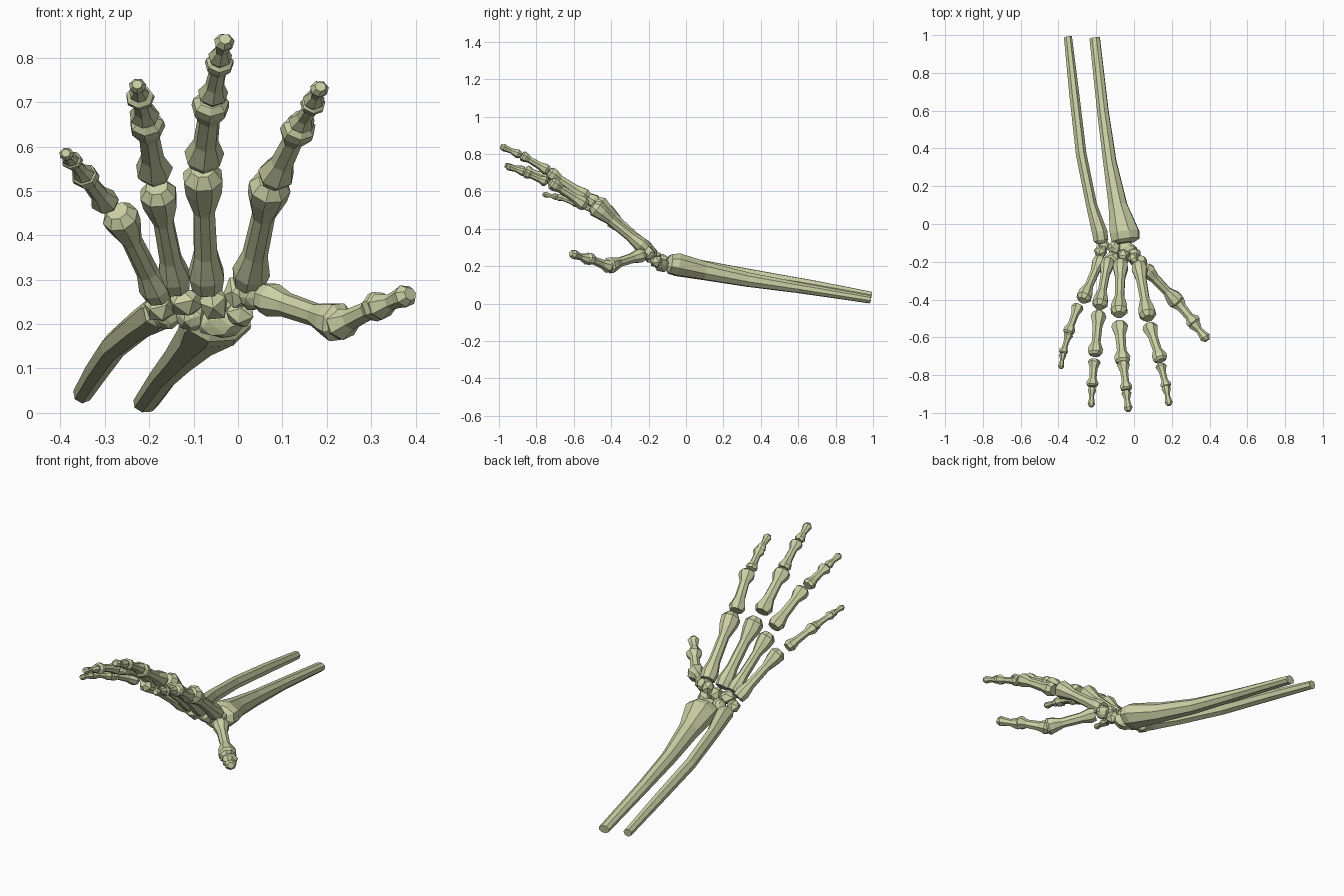
import bpy, bmesh, math, random
from mathutils import Vector, Matrix, Euler

random.seed(4)
if "Cube" in bpy.data.objects:
    bpy.data.objects.remove(bpy.data.objects["Cube"], do_unlink=True)

bone_mat = bpy.data.materials.new("pale bone")
bone_mat.use_nodes = True
COLOR = (0.60, 0.64, 0.38, 1)
bone_mat.diffuse_color = COLOR
bone_mat.node_tree.nodes["Principled BSDF"].inputs["Base Color"].default_value = COLOR


def finish(name, bm):
    bmesh.ops.recalc_face_normals(bm, faces=bm.faces[:])
    mesh = bpy.data.meshes.new(name)
    bm.to_mesh(mesh)
    bm.free()
    mesh.materials.append(bone_mat)
    obj = bpy.data.objects.new(name, mesh)
    bpy.context.collection.objects.link(obj)
    return obj


def loft(name, stations, sides=7, turn=0.3):
    """Faceted tube through (centre, half width, half thickness) stations."""
    bm = bmesh.new()
    rings = []
    pts = [Vector(s[0]) for s in stations]
    axis = (pts[-1] - pts[0]).normalized()
    for i, (_, rx, ry) in enumerate(stations):
        side = axis.cross(Vector((0, 0, 1))).normalized()
        up = side.cross(axis)
        ring = []
        for k in range(sides):
            a = turn + math.tau * k / sides
            ring.append(bm.verts.new(pts[i] + side * math.cos(a) * rx + up * math.sin(a) * ry))
        rings.append(ring)
    for a, b in zip(rings, rings[1:]):
        for k in range(sides):
            m = (k + 1) % sides
            bm.faces.new((a[k], a[m], b[m], b[k]))
    bm.faces.new(rings[0])
    bm.faces.new(rings[-1])
    return finish(name, bm)


# Profiles along a bone: (position, width factor, thickness factor)
METACARPAL = [(0, .78, .75), (.1, .9, .85), (.28, .6, .62), (.65, .55, .58),
              (.83, .95, .85), (.93, 1, 1), (1, .6, .6)]
PHALANX = [(0, .75, .7), (.1, 1, .9), (.32, .62, .6), (.7, .56, .52),
           (.86, .95, .8), (.95, .9, .8), (1, .6, .5)]
FINGERTIP = [(0, .8, .8), (.14, 1.1, 1), (.45, .6, .6), (.68, .75, .7),
             (.86, .95, .85), (1, .55, .5)]


def bone(name, start, end, radius, profile, sides=7):
    a, b = Vector(start), Vector(end)
    loft(name, [(a.lerp(b, t), radius * w, radius * h) for t, w, h in profile], sides)


# Fingers: start, end and radius of each bone from palm to tip
FINGERS = {
    "index": [((.025, -.215, .295), (.075, -.5, .525), .048),
              ((.08, -.535, .525), (.142, -.725, .65), .043),
              ((.14, -.745, .65), (.172, -.865, .7), .031),
              ((.168, -.86, .7), (.186, -.96, .735), .023)],
    "middle": [((-.07, -.205, .285), (-.08, -.48, .55), .047),
               ((-.078, -.525, .565), (-.06, -.735, .705), .046),
               ((-.058, -.735, .71), (-.04, -.88, .795), .035),
               ((-.042, -.885, .795), (-.029, -.99, .842), .025)],
    "ring": [((-.14, -.195, .285), (-.183, -.44, .51), .043),
             ((-.187, -.47, .535), (-.207, -.695, .66), .043),
             ((-.21, -.72, .665), (-.222, -.86, .715), .035),
             ((-.222, -.865, .715), (-.227, -.968, .74), .021)],
    "little": [((-.178, -.185, .265), (-.272, -.405, .455), .042),
               ((-.295, -.43, .47), (-.35, -.58, .54), .034),
               ((-.345, -.58, .535), (-.377, -.685, .572), .026),
               ((-.376, -.685, .57), (-.388, -.765, .585), .018)],
    "thumb": [((.06, -.235, .26), (.235, -.42, .2), .046),
              ((.222, -.405, .195), (.325, -.53, .245), .042),
              ((.31, -.52, .235), (.388, -.615, .268), .031)],
}
for finger, bones in FINGERS.items():
    last = len(bones) - 1
    for i, (start, end, radius) in enumerate(bones):
        profile = METACARPAL if i == 0 else FINGERTIP if i == last else PHALANX
        label = "metacarpal" if i == 0 else "tip" if i == last else f"phalanx_{i}"
        bone(f"{finger}_{label}", start, end, radius, profile, 8 if i == 0 else 7)

# Wrist pebbles: centre and half sizes
WRIST = [((-.175, -.145, .235), (.036, .036, .035)),
         ((-.16, -.115, .215), (.03, .03, .026)),
         ((-.115, -.185, .25), (.042, .042, .036)),
         ((-.105, -.13, .225), (.035, .036, .04)),
         ((-.055, -.175, .25), (.036, .045, .045)),
         ((-.04, -.13, .205), (.052, .036, .036)),
         ((.0, -.185, .27), (.032, .035, .04)),
         ((.035, -.205, .268), (.034, .038, .036)),
         ((.005, -.16, .225), (.034, .036, .034))]
for i, (centre, size) in enumerate(WRIST):
    bm = bmesh.new()
    bmesh.ops.create_icosphere(bm, subdivisions=1 + (i % 2), radius=1)
    if i % 2:
        bmesh.ops.dissolve_limit(bm, angle_limit=.35, verts=bm.verts[:], edges=bm.edges[:])
    spin = Euler([random.uniform(0, 3) for _ in range(3)]).to_matrix()
    for v in bm.verts:
        p = spin @ (v.co * random.uniform(.92, 1.12))
        v.co = Vector(centre) + Vector([p[k] * size[k] for k in range(3)])
    finish(f"wrist_bone_{i + 1}", bm)

# Forearm: thick long bone on the thumb side, thin one on the other
loft("forearm_thick_bone", [
    ((-.208, .985, .022), .029, .022), ((-.165, .6, .085), .032, .03),
    ((-.128, .33, .128), .037, .04), ((-.085, .1, .175), .052, .052),
    ((-.05, -.045, .208), .082, .064), ((-.045, -.085, .212), .078, .055),
    ((-.045, -.1, .214), .05, .035)], 8)
loft("forearm_thin_bone", [
    ((-.35, .99, .043), .022, .022), ((-.318, .7, .095), .027, .028),
    ((-.28, .37, .15), .029, .032), ((-.225, .1, .196), .03, .036),
    ((-.182, -.045, .222), .042, .042), ((-.175, -.09, .226), .04, .036),
    ((-.173, -.105, .228), .022, .02)], 7)
